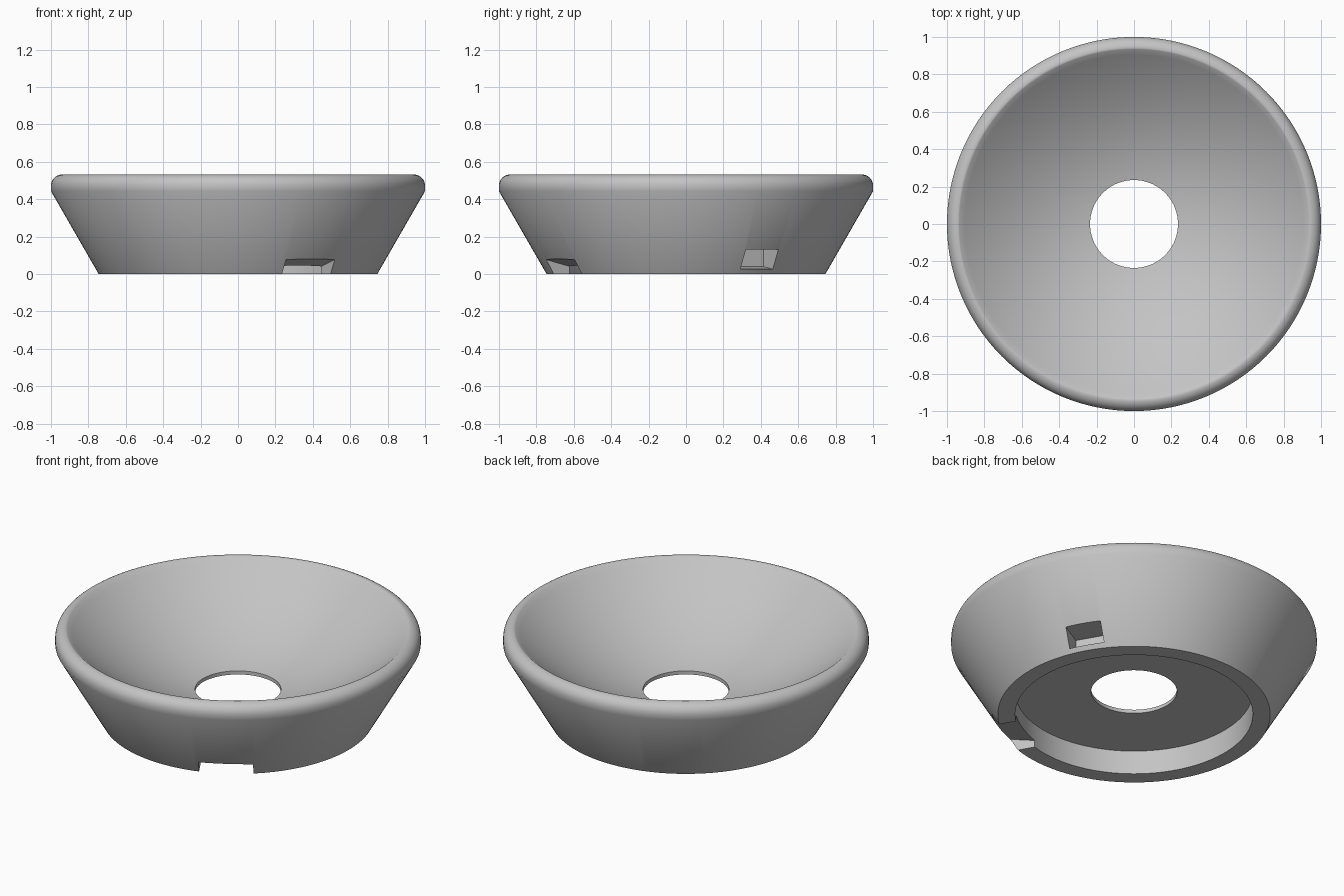
import bpy
import bmesh
from math import cos, sin, pi, radians
from mathutils import Matrix, Vector

SEGMENTS = 128

default_cube = bpy.data.objects.get("Cube")
if default_cube:
    bpy.data.objects.remove(default_cube, do_unlink=True)

grey = bpy.data.materials.new("satin_grey")
grey.use_nodes = True
colour = (0.55, 0.55, 0.55, 1)
grey.diffuse_color = colour
grey.node_tree.nodes["Principled BSDF"].inputs["Base Color"].default_value = colour


def make_object(name, bm):
    bmesh.ops.recalc_face_normals(bm, faces=bm.faces)
    mesh = bpy.data.meshes.new(name)
    bm.to_mesh(mesh)
    bm.free()
    mesh.materials.append(grey)
    obj = bpy.data.objects.new(name, mesh)
    bpy.context.collection.objects.link(obj)
    return obj


def lathe(name, profile):
    """Closed (radius, height) profile turned around z."""
    bm = bmesh.new()
    rings = []
    for i in range(SEGMENTS):
        a = 2 * pi * i / SEGMENTS
        rings.append([bm.verts.new((r * cos(a), r * sin(a), z)) for r, z in profile])
    n = len(profile)
    for i, ring in enumerate(rings):
        after = rings[(i + 1) % SEGMENTS]
        for j in range(n):
            k = (j + 1) % n
            bm.faces.new((ring[j], after[j], after[k], ring[k]))
    return make_object(name, bm)


def radial_cutter(name, outline, width, degrees):
    """Prism with a (radius, height) outline, pointing outwards at an angle."""
    bm = bmesh.new()
    face = bm.faces.new([bm.verts.new((r, -width / 2, z)) for r, z in outline])
    grown = bmesh.ops.extrude_face_region(bm, geom=[face])["geom"]
    moved = [v for v in grown if isinstance(v, bmesh.types.BMVert)]
    bmesh.ops.translate(bm, verts=moved, vec=Vector((0, width, 0)))
    bm.transform(Matrix.Rotation(radians(degrees), 4, "Z"))
    cutter = make_object(name, bm)
    cutter.hide_render = True
    return cutter


# Dish section: stepped underside, flared wall, rounded rim, curved bowl
bowl_hole, bowl_edge = 0.235, 0.935
rim = [(0.94 + 0.06 * cos(i * pi / 16), 0.472 + 0.06 * sin(i * pi / 16)) for i in range(9)]
bowl = []
for i in range(25):
    r = bowl_edge + (bowl_hole - bowl_edge) * i / 24
    bowl.append((r, 0.14 + 0.446 * r * r))
profile = [(bowl_hole, 0.143), (0.65, 0.143), (0.65, 0), (0.745, 0), (1, 0.443)]
dish = lathe("reflector_dish", profile + rim + bowl)

# Two sloped notches through the foot and one blind side pocket
notch = [(0.58, -0.1), (1, -0.1), (1, 0.133), (0.58, 0.028)]
pocket = [(0.656, 0.04), (0.95, 0), (0.95, 0.13), (0.656, 0.13)]
cutters = [
    radial_cutter("front_notch_cutter", notch, 0.3, -60),
    radial_cutter("back_notch_cutter", notch, 0.3, 120),
    radial_cutter("side_pocket_cutter", pocket, 0.2, 30),
]
for cutter in cutters:
    cut = dish.modifiers.new(cutter.name, "BOOLEAN")
    cut.operation = "DIFFERENCE"
    cut.solver = "EXACT"
    cut.object = cutter

# Bake the cuts, then shade with sharp edges kept
bpy.context.view_layer.update()
result = dish.evaluated_get(bpy.context.evaluated_depsgraph_get())
cut_mesh = bpy.data.meshes.new_from_object(result)
dish.modifiers.clear()
dish.data = cut_mesh
for cutter in cutters:
    bpy.data.objects.remove(cutter, do_unlink=True)

bpy.ops.object.select_all(action="DESELECT")
dish.select_set(True)
bpy.context.view_layer.objects.active = dish
bpy.ops.object.shade_smooth_by_angle(angle=radians(32))
